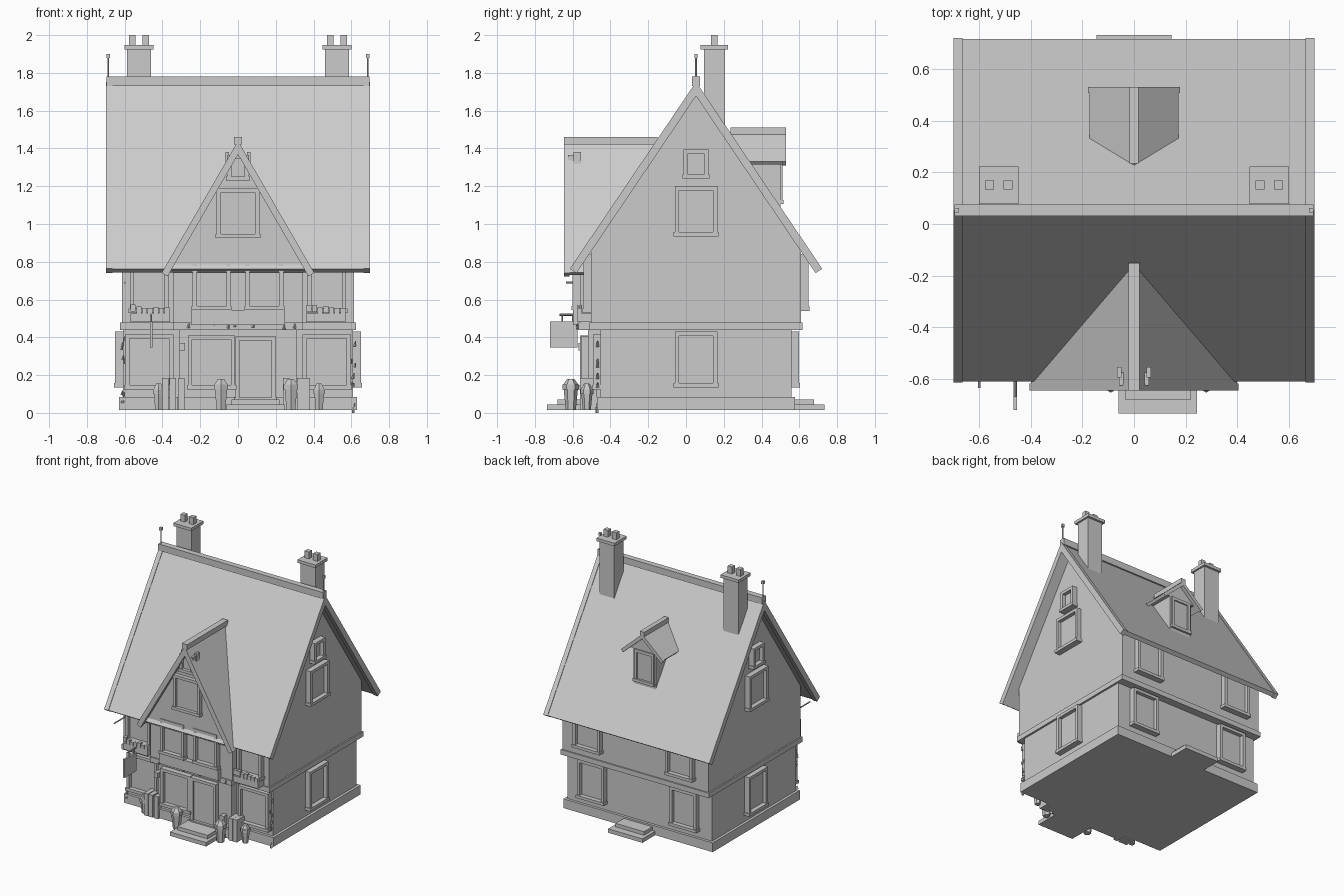
import bpy, bmesh, math, random
from mathutils import Matrix, Vector

if "Cube" in bpy.data.objects:
    bpy.data.objects.remove(bpy.data.objects["Cube"])

STONE = (0.6, 0.6, 0.6, 1)
mat = bpy.data.materials.new("plain_grey")
mat.use_nodes = True
mat.diffuse_color = STONE
mat.node_tree.nodes["Principled BSDF"].inputs["Base Color"].default_value = STONE
MID = 0.053  # y of the main ridge


def finish(name, bm, matrix=None):
    if matrix:
        bm.transform(matrix)
    bmesh.ops.recalc_face_normals(bm, faces=bm.faces)
    me = bpy.data.meshes.new(name)
    bm.to_mesh(me)
    bm.free()
    me.materials.append(mat)
    ob = bpy.data.objects.new(name, me)
    bpy.context.collection.objects.link(ob)
    return ob


def add_box(bm, x, y, z):
    m = Matrix.Translation([(a + b) / 2 for a, b in (x, y, z)])
    m = m @ Matrix.Diagonal([b - a for a, b in (x, y, z)] + [1])
    bmesh.ops.create_cube(bm, size=1, matrix=m)


def box(name, x, y, z):
    bm = bmesh.new()
    add_box(bm, x, y, z)
    return finish(name, bm)


def prism(name, profile, axis, a, b):
    """Extrude a (horizontal, z) profile along x or y from a to b."""
    bm = bmesh.new()
    place = (lambda u, z: (a, u, z)) if axis == "x" else (lambda u, z: (u, a, z))
    face = bm.faces.new([bm.verts.new(place(u, z)) for u, z in profile])
    out = bmesh.ops.extrude_face_region(bm, geom=[face])
    move = Vector((b - a, 0, 0)) if axis == "x" else Vector((0, b - a, 0))
    bmesh.ops.translate(bm, vec=move, verts=[v for v in out["geom"] if isinstance(v, bmesh.types.BMVert)])
    return finish(name, bm)


def chevron(mid, peak, half, slope, t):
    """Profile of a pitched roof of thickness t with square-cut eaves."""
    n = math.hypot(slope, 1)
    eave = peak - slope * half
    hx, hz = half - t * slope / n, eave - t / n
    return [(mid, peak), (mid + half, eave), (mid + hx, hz), (mid, peak - t * n),
            (mid - hx, hz), (mid - half, eave)]


def window(name, x, y, z0, z1, w, angle=0, depth=0.04):
    """Frame, recessed pane and sill on a wall; angle 0 faces the front."""
    bm = bmesh.new()
    h, f = w / 2, 0.022
    for s in (-1, 1):
        add_box(bm, sorted((s * h, s * (h - f))), (-depth, 0.02), (z0, z1))
    add_box(bm, (-h, h), (-depth, 0.02), (z1 - f, z1))
    add_box(bm, (-h - 0.006, h + 0.006), (-depth - 0.006, 0.02), (z0, z0 + f))
    add_box(bm, (-h + f, h - f), (-0.012, 0.02), (z0 + f, z1 - f))
    return finish(name, bm, Matrix.Translation((x, y, 0)) @ Matrix.Rotation(math.radians(angle), 4, "Z"))


def tube(name, p, q, r1, r2=None, sides=6):
    p, q = Vector(p), Vector(q)
    bm = bmesh.new()
    bmesh.ops.create_cone(bm, cap_ends=True, segments=sides, radius1=r1, radius2=r1 if r2 is None else r2, depth=(q - p).length)
    rot = (q - p).to_track_quat("Z", "Y").to_matrix().to_4x4()
    return finish(name, bm, Matrix.Translation((p + q) / 2) @ rot)


# Main walls: plinth, ground floor, band, jettied upper floor with gables
box("plinth", (-0.63, 0.63), (MID - 0.525, MID + 0.525), (0.015, 0.085))
box("ground_floor", (-0.61, 0.61), (MID - 0.505, MID + 0.505), (0.08, 0.45))
box("floor_band", (-0.625, 0.625), (MID - 0.565, MID + 0.565), (0.44, 0.478))
prism("upper_walls", [(MID - 0.555, 0.47), (MID + 0.555, 0.47), (MID + 0.555, 0.9),
                      (MID, 1.72), (MID - 0.555, 0.9)], "x", -0.615, 0.615)

# Main roof with verge boards, ridge and finials
prism("main_roof", chevron(MID, 1.745, 0.664, 1.48, 0.032), "x", -0.67, 0.67)
box("ridge_cap", (-0.695, 0.695), (MID - 0.022, MID + 0.022), (1.73, 1.78))
for side, s in (("right", -1), ("left", 1)):
    prism(side + "_verge_board", chevron(MID, 1.752, 0.668, 1.48, 0.042), "x", s * 0.665, s * 0.7)
    tube(side + "_finial", (s * 0.687, MID, 1.75), (s * 0.687, MID, 1.89), 0.005)
    box(side + "_finial_knob", (s * 0.687 - 0.009, s * 0.687 + 0.009), (MID - 0.009, MID + 0.009), (1.878, 1.9))
    # Chimneys with cap and two pots
    c = s * 0.524
    box(side + "_chimney", (c - 0.063, c + 0.063), (0.095, 0.207), (1.35, 1.93))
    box(side + "_chimney_cap", (c - 0.076, c + 0.076), (0.077, 0.223), (1.924, 1.947))
    for k in (-1, 1):
        box(side + "_chimney_pot", (c + k * 0.036 - 0.018, c + k * 0.036 + 0.018), (0.133, 0.168), (1.94, 2.0))

# Front bay: ground floor, jettied upper floor, gable
box("bay_ground_floor", (-0.31, 0.31), (-0.52, -0.4), (0.08, 0.45))
box("bay_plinth", (-0.32, 0.32), (-0.54, -0.4), (0.015, 0.085))
box("bay_band", (-0.345, 0.345), (-0.57, -0.4), (0.44, 0.478))
box("bay_upper_floor", (-0.345, 0.345), (-0.56, -0.4), (0.47, 0.8))
box("bay_sill_box", (-0.25, 0.25), (-0.598, -0.5), (0.465, 0.545))
prism("gable_wall", [(-0.385, 0.745), (0.385, 0.745), (0, 1.41)], "y", -0.595, -0.2)
prism("gable_roof", chevron(0, 1.435, 0.4, 1.73, 0.028), "y", -0.63, -0.1)
prism("gable_verge_board", chevron(0, 1.44, 0.404, 1.73, 0.036), "y", -0.645, -0.618)
box("gable_ridge_cap", (-0.022, 0.022), (-0.645, -0.152), (1.42, 1.46))
for s in (-1, 1):
    box("gable_purlin", (s * 0.057 - 0.009, s * 0.057 + 0.009), (-0.595, -0.555), (1.3, 1.38))
    window("bay_upper_window", s * 0.14, -0.56, 0.545, 0.81, 0.2)
window("gable_window", 0, -0.595, 0.925, 1.19, 0.225, 0, 0.03)
window("gable_attic_window", 0, -0.595, 1.23, 1.365, 0.115, 0, 0.03)
window("bay_ground_window", -0.14, -0.52, 0.125, 0.41, 0.25)

# Door and steps
window("door_frame", 0.093, -0.52, 0.06, 0.405, 0.215, 0, 0.035)
box("door", (0.005, 0.182), (-0.54, -0.5), (0.06, 0.39))
for face, x, ys in (("front", (-0.06, 0.245), (-0.735, -0.47)), ("back", (-0.145, 0.145), (0.5, 0.732))):
    box(face + "_lower_step", x, ys, (0.015, 0.045))
    inner = (ys[0] + 0.055, ys[1]) if face == "front" else (ys[0], ys[1] - 0.055)
    box(face + "_upper_step", (x[0] + 0.025, x[1] - 0.025), inner, (0.045, 0.072))

# Windows on the front, back and side walls, with flower boxes
random.seed(4)
for s in (-1, 1):
    window("front_ground_window", s * 0.47, MID - 0.505, 0.125, 0.415, 0.255)
    window("front_upper_window", s * 0.47, MID - 0.555, 0.53, 0.84, 0.205)
    window("back_ground_window", s * 0.39, MID + 0.505, 0.135, 0.43, 0.225, 180)
    window("back_upper_window", s * 0.39, MID + 0.555, 0.54, 0.84, 0.225, 180)
    window("side_ground_window", s * 0.61, MID, 0.135, 0.43, 0.225, s * 90)
    window("side_upper_window", s * 0.615, MID, 0.935, 1.2, 0.225, s * 90)
    window("side_attic_window", s * 0.615, MID, 1.24, 1.395, 0.13, s * 90)
    box("flower_box", sorted((s * 0.36, s * 0.57)), (-0.575, -0.5), (0.48, 0.527))
    for i in range(7):
        x, z = s * (0.375 + i * 0.03), random.uniform(0.54, 0.565)
        box("flower", (x - 0.013, x + 0.013), (-0.575, -0.55), (z - 0.025, z + 0.012))

# Rear dormer
box("dormer_walls", (-0.095, 0.095), (0.2, 0.5), (1.05, 1.38))
prism("dormer_gable", [(-0.13, 1.35), (0.13, 1.35), (0, 1.47)], "y", 0.25, 0.5)
prism("dormer_roof", chevron(0, 1.487, 0.172, 0.9, 0.022), "y", 0.2, 0.515)
prism("dormer_verge_board", chevron(0, 1.49, 0.178, 0.9, 0.026), "y", 0.508, 0.53)
box("dormer_ridge_cap", (-0.018, 0.018), (0.235, 0.53), (1.475, 1.51))
window("dormer_window", 0, 0.485, 1.105, 1.35, 0.165, 180, 0.025)

# Hanging sign on the front wall and wall lamp
tube("sign_pole", (-0.46, -0.48, 0.52), (-0.46, -0.67, 0.52), 0.006)
box("sign_board", (-0.467, -0.453), (-0.72, -0.575), (0.345, 0.485))
for y in (-0.6, -0.655):
    tube("sign_hanger", (-0.46, y, 0.47), (-0.46, y, 0.52), 0.004)
tube("lamp_arm", (-0.6, -0.48, 0.69), (-0.6, -0.635, 0.69), 0.005)
box("wall_lantern", (-0.31, -0.28), (-0.57, -0.51), (0.33, 0.37))

# Planters and posts beside the entrance
for x, y, r, h in ((-0.42, -0.525, 0.03, 0.125), (-0.09, -0.61, 0.038, 0.15),
                   (0.28, -0.61, 0.038, 0.15), (0.43, -0.525, 0.03, 0.125)):
    tube("planter", (x, y, 0.015), (x, y, h - 0.02), r * 0.7, r)
    tube("planter_rim", (x, y, h - 0.025), (x, y, h), r * 1.15)
    tube("planter_plant", (x, y, h), (x, y, h + 0.03), r * 1.05, r * 0.5)
for x in (-0.385, -0.345, -0.3, 0.255, 0.33, 0.365):
    box("entrance_post", (x - 0.017, x + 0.017), (-0.56, -0.47), (0.015, 0.185))

# Ivy leaves climbing the front corners and running under the bay sill
spots = [(s * random.uniform(0.595, 0.62), -0.468, random.uniform(0.03, 0.42)) for s in (-1, 1) for _ in range(9)]
spots += [(random.uniform(-0.3, 0.3), -0.575, random.uniform(0.45, 0.5)) for _ in range(10)]
for x, y, z in spots:
    tube("ivy_leaf", (x, y, z - 0.012), (x + 0.004, y, z + 0.012), 0.008, 0.003, 4)
tube("ivy_root", (0.61, -0.47, 0), (0.61, -0.47, 0.03), 0.008)
